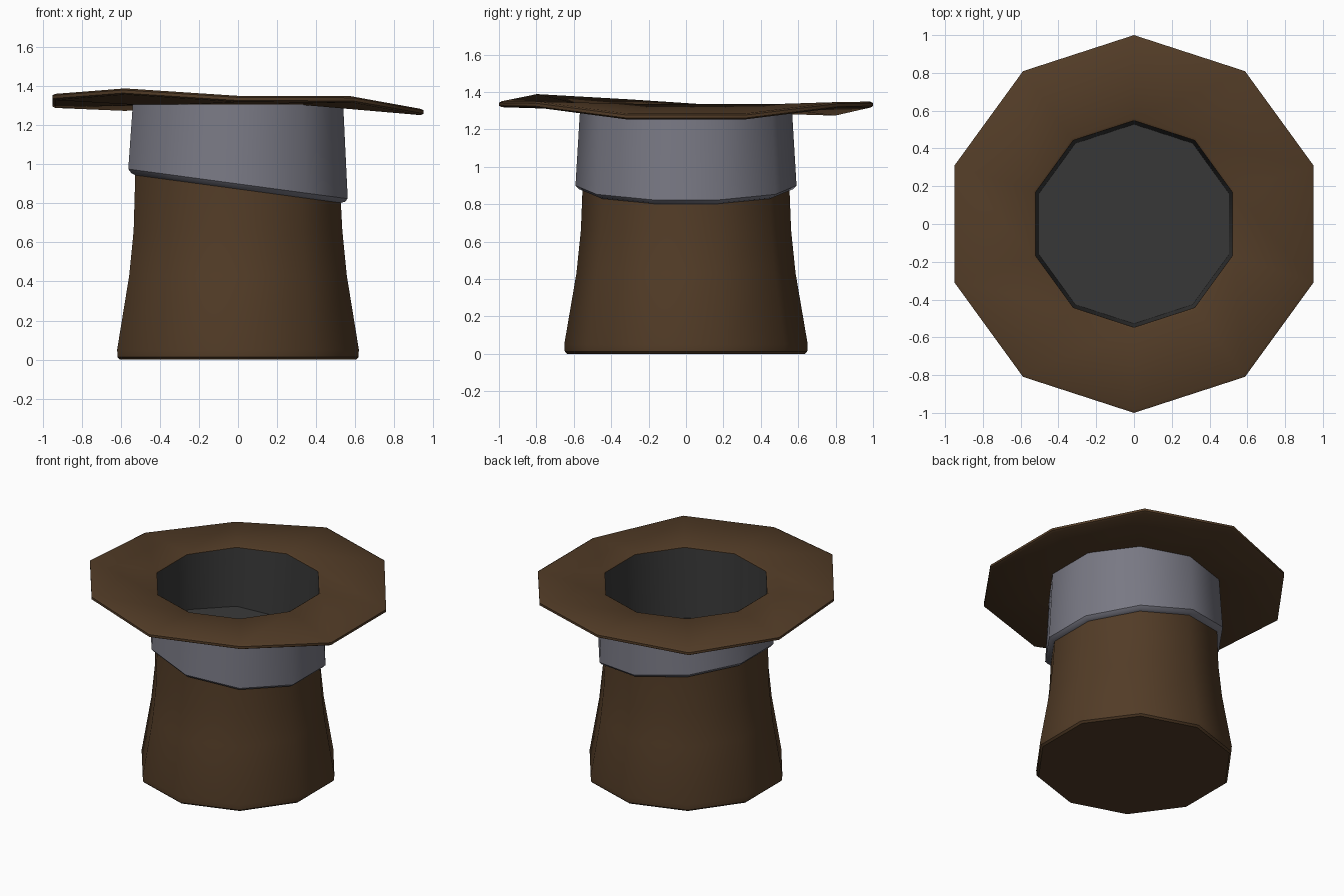
import bpy, bmesh, math

if "Cube" in bpy.data.objects:
    bpy.data.objects.remove(bpy.data.objects["Cube"])

SIDES = 10
TILT = -0.135          # slope of the band's lower edge along x

def material(name, color):
    m = bpy.data.materials.new(name)
    m.diffuse_color = (*color, 1)
    m.use_nodes = True
    m.node_tree.nodes["Principled BSDF"].inputs["Base Color"].default_value = m.diffuse_color
    return m

brown = material("brown_felt", (0.085, 0.045, 0.02))
grey = material("grey_ribbon", (0.19, 0.19, 0.23))
dark = material("dark_lining", (0.04, 0.04, 0.04))

def flat(z):
    return lambda k, x: z

def tilted(z):
    return lambda k, x: z + TILT * x

def loft(name, rings, mat, cap_first=False, cap_last=False, closed=False, outward=True):
    """Skin ten-sided rings given as (radius, height function)."""
    bm = bmesh.new()
    loops = []
    for r, height in rings:
        loop = []
        for k in range(SIDES):
            a = math.pi / 2 + 2 * math.pi * k / SIDES
            x, y = r * math.cos(a), r * math.sin(a)
            loop.append(bm.verts.new((x, y, height(k, x))))
        loops.append(loop)
    pairs = list(zip(loops, loops[1:]))
    if closed:
        pairs.append((loops[-1], loops[0]))
    for lo, hi in pairs:
        for k in range(SIDES):
            n = (k + 1) % SIDES
            bm.faces.new((lo[k], lo[n], hi[n], hi[k]))
    if cap_first:
        bm.faces.new(loops[0][::-1])
    if cap_last:
        bm.faces.new(loops[-1])
    if not outward:
        bmesh.ops.reverse_faces(bm, faces=bm.faces)
    me = bpy.data.meshes.new(name)
    bm.to_mesh(me)
    bm.free()
    ob = bpy.data.objects.new(name, me)
    me.materials.append(mat)
    bpy.context.collection.objects.link(ob)
    bpy.ops.object.select_all(action='DESELECT')
    ob.select_set(True)
    bpy.context.view_layer.objects.active = ob
    bpy.ops.object.shade_smooth_by_angle(angle=math.radians(40))
    return ob

# Crown: flared body with a softened bottom edge
loft("crown", [(0.635, flat(0.0)), (0.648, flat(0.012)), (0.651, flat(0.05)),
               (0.586, flat(0.43)), (0.562, flat(0.66)), (0.553, tilted(0.89))],
     brown, cap_first=True)

# Band: slanted ribbon below the brim
loft("band", [(0.552, tilted(0.873)), (0.575, tilted(0.882)), (0.591, tilted(0.9)),
              (0.566, flat(1.315))], grey)

# Brim: wavy outer edge, level inner edge
WAVE = [1.333, 1.29, 1.305, 1.345, 1.373, 1.335, 1.333, 1.268, 1.268, 1.33]

def wave(offset):
    return lambda k, x: WAVE[k] + offset

loft("brim", [(0.547, flat(1.305)), (0.985, wave(-0.016)), (1.0, wave(-0.008)),
              (1.0, wave(0.008)), (0.985, wave(0.016)), (0.56, flat(1.335)),
              (0.547, flat(1.328))], brown, closed=True)

# Lining: inner wall and slanted floor
loft("lining", [(0.547, flat(1.325)), (0.528, tilted(0.875))],
     dark, cap_last=True, outward=False).data
# turn the floor to face up
floor_mesh = bpy.data.objects["lining"].data
bm = bmesh.new()
bm.from_mesh(floor_mesh)
bmesh.ops.reverse_faces(bm, faces=[f for f in bm.faces if len(f.verts) == SIDES])
bm.to_mesh(floor_mesh)
bm.free()
